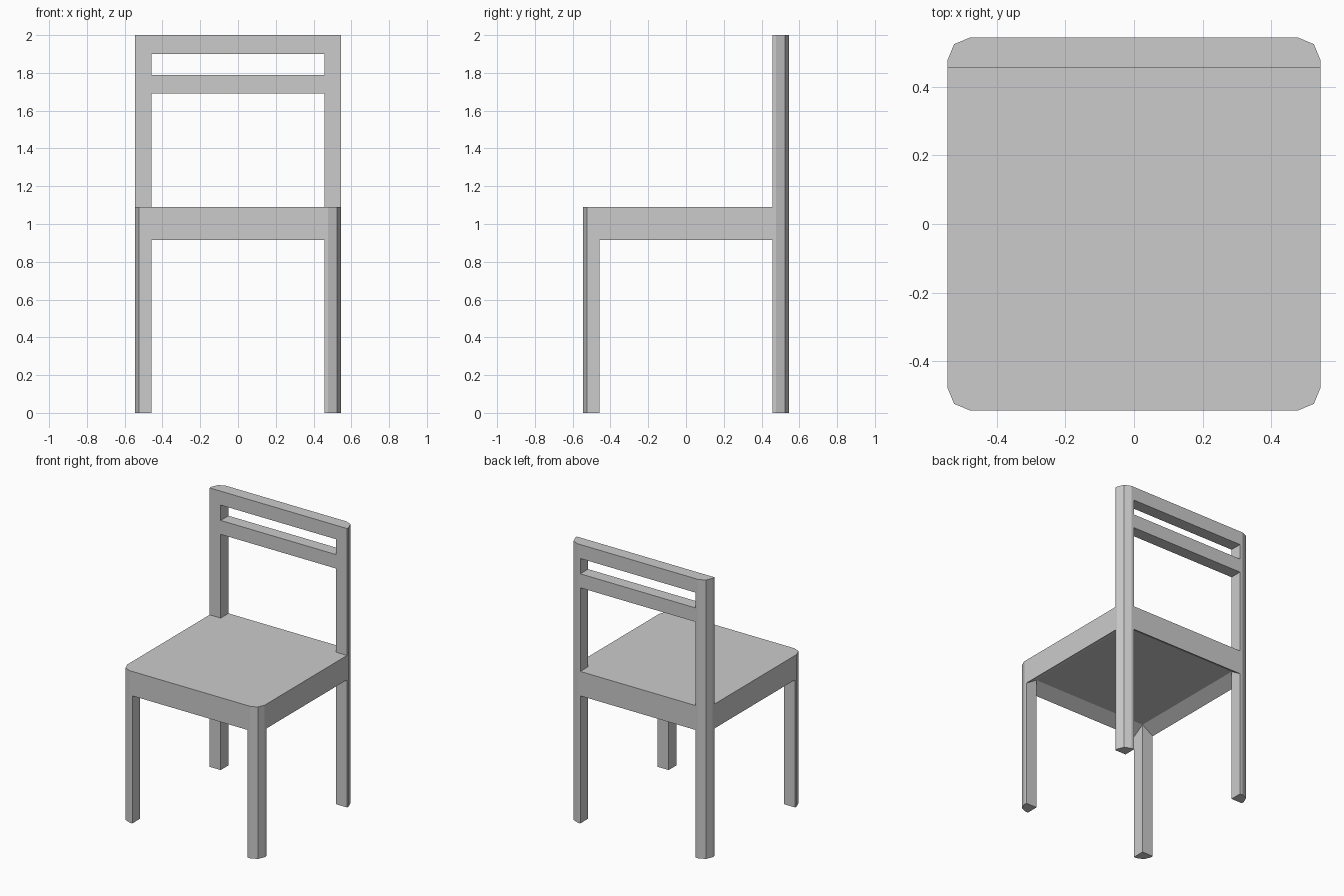
import bpy, bmesh
from mathutils import Vector

cube = bpy.data.objects.get("Cube")
if cube:
    bpy.data.objects.remove(cube, do_unlink=True)

grey = bpy.data.materials.new("light_grey")
grey.use_nodes = True
COLOUR = (0.6, 0.6, 0.6, 1)
grey.diffuse_color = COLOUR
grey.node_tree.nodes["Principled BSDF"].inputs["Base Color"].default_value = COLOUR

OUT, INN = 0.545, 0.457           # outer and inner faces of the legs
BOTTOM, UNDER, TOP = 0.915, 0.97, 1.09   # seat edge, seat underside, seat top
HEIGHT = 2.0
ROUND = [(OUT, 0.477), (0.525, 0.525), (0.477, OUT)]   # faceted corner


def extrude(name, outline, offset):
    """Solid made by sweeping a flat outline of 3D points along an offset."""
    bm = bmesh.new()
    face = bm.faces.new([bm.verts.new(p) for p in outline])
    swept = bmesh.ops.extrude_face_region(bm, geom=[face])["geom"]
    moved = [v for v in swept if isinstance(v, bmesh.types.BMVert)]
    bmesh.ops.translate(bm, verts=moved, vec=Vector(offset))
    bmesh.ops.recalc_face_normals(bm, faces=bm.faces)
    mesh = bpy.data.meshes.new(name)
    bm.to_mesh(mesh)
    bm.free()
    mesh.materials.append(grey)
    obj = bpy.data.objects.new(name, mesh)
    bpy.context.collection.objects.link(obj)
    return obj


def upright(name, outline, z0, z1):
    return extrude(name, [(x, y, z0) for x, y in outline], (0, 0, z1 - z0))


# Legs: square inside, faceted on the outer corner; rear ones run up as posts
leg = [(INN, INN), (OUT, INN)] + ROUND + [(INN, OUT)]
for side, sx in (("left", 1), ("right", -1)):
    for end, sy, top in (("front", -1, UNDER), ("back", 1, HEIGHT)):
        upright(f"{end}_{side}_leg", [(sx * x, sy * y) for x, y in leg], 0, top)

# Seat slab, faceted at the front and notched around the rear posts
half = [(x, -y) for x, y in reversed(ROUND)] + [(OUT, INN), (INN, INN), (INN, OUT)]
upright("seat", half + [(-x, y) for x, y in reversed(half)], UNDER, TOP)

# Seat rails: sloped wedges between the legs
wedge = [(OUT, BOTTOM), (OUT, UNDER), (INN, UNDER)]
for names, s in ((("left", "back"), 1), (("right", "front"), -1)):
    extrude(f"{names[0]}_seat_rail", [(s * d, -INN, z) for d, z in wedge], (0, 2 * INN, 0))
    extrude(f"{names[1]}_seat_rail", [(-INN, s * d, z) for d, z in wedge], (2 * INN, 0, 0))

# Backrest bars between the posts
bar = [(-INN, INN), (INN, INN), (INN, OUT), (-INN, OUT)]
upright("top_back_bar", bar, 1.9, HEIGHT)
upright("lower_back_bar", bar, 1.69, 1.79)
